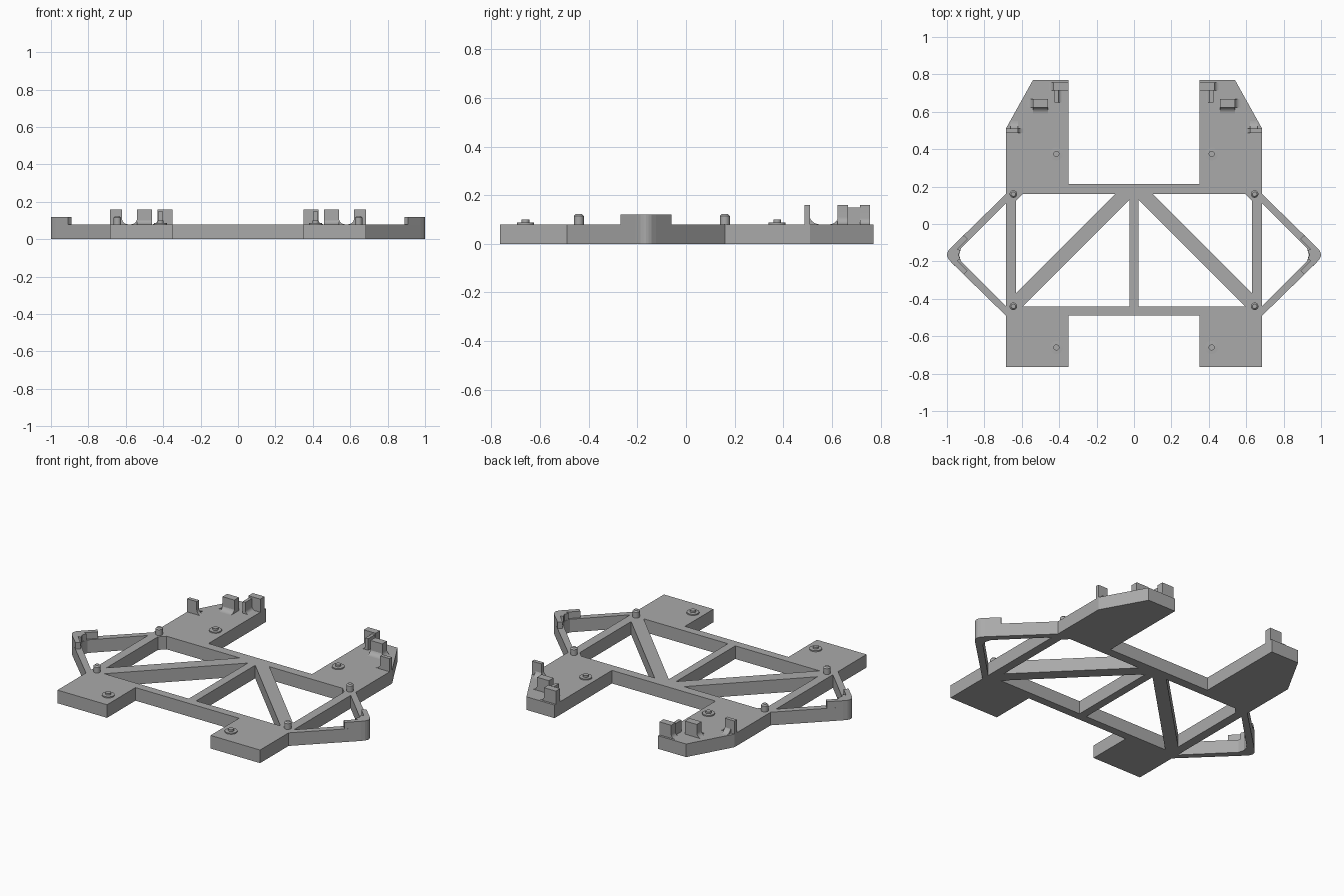
import bpy, bmesh, math

cube = bpy.data.objects.get("Cube")
if cube:
    bpy.data.objects.remove(cube, do_unlink=True)

grey = bpy.data.materials.new("matte grey")
grey.use_nodes = True
COLOUR = (0.4, 0.4, 0.4, 1)
grey.diffuse_color = COLOUR
grey.node_tree.nodes["Principled BSDF"].inputs["Base Color"].default_value = COLOUR

DECK = 0.08      # thickness of the frame
POST = 0.16      # top of the retaining posts


def mirrored(points):
    return [(-x, y) for x, y in reversed(points)]


def plate(name, loops, z0, z1):
    """Flat plate with an outline and any number of holes."""
    curve = bpy.data.curves.new(name, 'CURVE')
    curve.dimensions = '2D'
    curve.fill_mode = 'BOTH'
    curve.extrude = (z1 - z0) / 2
    for loop in loops:
        spline = curve.splines.new('POLY')
        spline.points.add(len(loop) - 1)
        for point, (x, y) in zip(spline.points, loop):
            point.co = (x, y, 0, 1)
        spline.use_cyclic_u = True
    temp = bpy.data.objects.new(name, curve)
    bpy.context.collection.objects.link(temp)
    mesh = bpy.data.meshes.new_from_object(temp.evaluated_get(bpy.context.evaluated_depsgraph_get()))
    bpy.data.objects.remove(temp, do_unlink=True)
    bm = bmesh.new()
    bm.from_mesh(mesh)
    bmesh.ops.translate(bm, verts=bm.verts, vec=(0, 0, (z0 + z1) / 2))
    bmesh.ops.remove_doubles(bm, verts=bm.verts, dist=0.0001)
    return finish(name, bm, mesh)


def finish(name, bm, mesh=None, smooth=False):
    mesh = mesh or bpy.data.meshes.new(name)
    bmesh.ops.recalc_face_normals(bm, faces=bm.faces)
    for face in bm.faces:
        face.smooth = False
    bm.to_mesh(mesh)
    bm.free()
    mesh.name = name
    mesh.materials.clear()
    mesh.materials.append(grey)
    obj = bpy.data.objects.new(name, mesh)
    bpy.context.collection.objects.link(obj)
    if smooth:
        bpy.ops.object.select_all(action='DESELECT')
        obj.select_set(True)
        bpy.context.view_layer.objects.active = obj
        bpy.ops.object.shade_smooth_by_angle(angle=math.radians(35))
    return obj


def prism(name, profile, axis, start, end):
    """Extrude a (horizontal, z) profile along the x or y axis."""
    bm = bmesh.new()
    place = (lambda u, z: (u, start, z)) if axis == 'y' else (lambda u, z: (start, u, z))
    face = bm.faces.new([bm.verts.new(place(u, z)) for u, z in profile])
    moved = bmesh.ops.extrude_face_region(bm, geom=[face])['geom']
    shift = (0, end - start, 0) if axis == 'y' else (end - start, 0, 0)
    bmesh.ops.translate(bm, vec=shift, verts=[v for v in moved if isinstance(v, bmesh.types.BMVert)])
    return finish(name, bm, smooth=True)


def flared(u0, u1, top, low=0, high=0):
    """Post profile with concave fillets of the given radii at its foot."""
    steps = [math.pi / 2 * i / 8 for i in range(9)]
    left = [(u0 - low + low * math.sin(a), DECK + low - low * math.cos(a)) for a in steps] if low else [(u0, DECK)]
    right = [(u1 + high - high * math.sin(a), DECK + high - high * math.cos(a)) for a in steps] if high else [(u1, DECK)]
    base = DECK - 0.01
    return [(left[0][0], base)] + left + [(u0, top), (u1, top)] + right[::-1] + [(right[0][0], base)]


def lathe(name, x, y, profile):
    """Stack of rings, given as (radius, z), capped at both ends."""
    bm = bmesh.new()
    rings = []
    for radius, z in profile:
        rings.append([bm.verts.new((x + radius * math.cos(i * math.tau / 24),
                                    y + radius * math.sin(i * math.tau / 24), z)) for i in range(24)])
    for a, b in zip(rings, rings[1:]):
        for i in range(24):
            j = (i + 1) % 24
            bm.faces.new((a[i], a[j], b[j], b[i]))
    bm.faces.new(rings[0][::-1])
    bm.faces.new(rings[-1])
    return finish(name, bm, smooth=True)


# Frame: pads, crossbars, braces and side bumpers cut from one plate
tip = [(0.975, -0.207), (0.992, -0.188), (0.998, -0.175), (1.0, -0.165),
       (0.998, -0.155), (0.992, -0.142), (0.975, -0.123)]
half = [(0.35, -0.49), (0.35, -0.765), (0.685, -0.765), (0.685, -0.49)] + tip + [
    (0.685, 0.16), (0.685, 0.51), (0.54, 0.77), (0.35, 0.77), (0.35, 0.215)]
bumper_hole = [(0.685, -0.44), (0.925, -0.2), (0.935, -0.165), (0.925, -0.13), (0.685, 0.11)]
outer_hole = [(0.1, 0.16), (0.595, 0.16), (0.63, 0.125), (0.63, -0.37)]
inner_hole = [(0.025, 0.13), (0.025, -0.44), (0.595, -0.44)]
holes = [bumper_hole, outer_hole, inner_hole]
plate("frame", [half + mirrored(half)] + holes + [mirrored(h) for h in holes], 0, DECK)

# Raised rim at each bumper tip
rim = [(0.91, -0.27)] + tip + [(0.91, -0.06), (0.89, -0.08), (0.945, -0.135),
       (0.928, -0.14), (0.938, -0.165), (0.928, -0.19), (0.945, -0.195), (0.89, -0.25)]
plate("left_bumper_rim", [rim], DECK - 0.01, 0.12)
plate("right_bumper_rim", [mirrored(rim)], DECK - 0.01, 0.12)

for side, s in (("left", 1), ("right", -1)):
    # Corner pins and screw bosses
    for end, y in (("front", -0.44), ("rear", 0.16)):
        lathe(f"{side}_{end}_pin", s * 0.645, y,
              [(0.02, DECK - 0.01), (0.02, 0.115), (0.012, 0.123)])
    for end, y in (("front", -0.66), ("rear", 0.375)):
        lathe(f"{side}_{end}_boss", s * 0.415, y,
              [(0.035, DECK - 0.01), (0.035, 0.087), (0.016, 0.088), (0.016, 0.099)])

    # Retaining posts on the rear pads, modelled on the left then mirrored
    posts = [
        prism(f"{side}_outer_post", flared(0.62, 0.685, POST, low=0.03), 'y', 0.487, 0.51),
        prism(f"{side}_outer_post_fillet", flared(0.49, 0.505, 0.13, high=0.045), 'x', 0.62, 0.66),
        prism(f"{side}_middle_post", flared(0.46, 0.54, POST, high=0.03), 'y', 0.622, 0.667),
        prism(f"{side}_middle_post_fillet", flared(0.625, 0.66, 0.13, low=0.035), 'x', 0.46, 0.54),
        prism(f"{side}_end_post", flared(0.35, 0.43, POST, high=0.025), 'y', 0.715, 0.757),
        prism(f"{side}_end_post_web", flared(0.405, 0.425, 0.15, low=0.02), 'y', 0.65, 0.72),
    ]
    if s < 0:
        for post in posts:
            bm = bmesh.new()
            bm.from_mesh(post.data)
            for v in bm.verts:
                v.co.x = -v.co.x
            bmesh.ops.reverse_faces(bm, faces=bm.faces)
            bm.to_mesh(post.data)
            bm.free()
